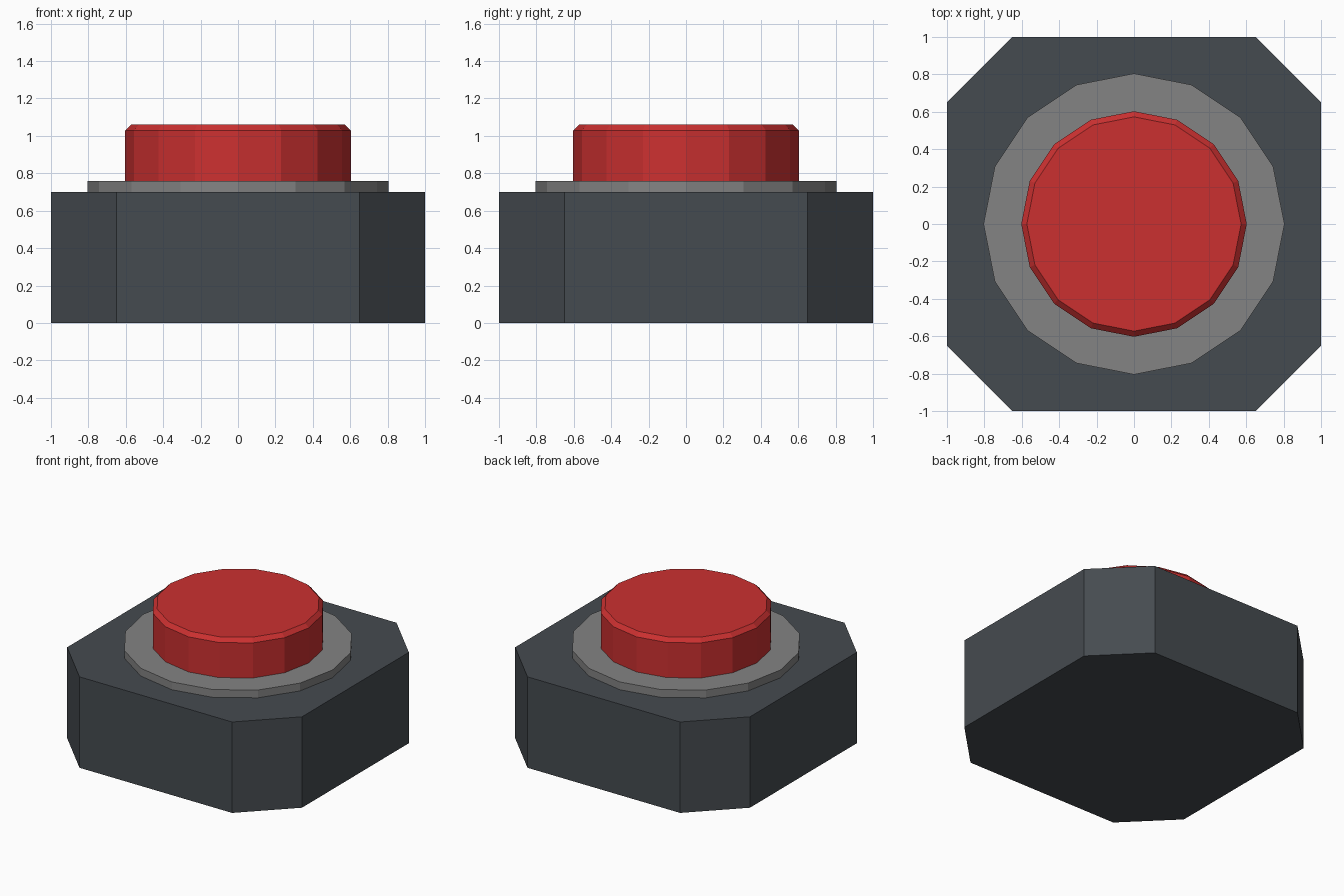
import bpy
import bmesh
from math import cos, sin, tau

if "Cube" in bpy.data.objects:
    bpy.data.objects.remove(bpy.data.objects["Cube"])


def material(name, rgb):
    mat = bpy.data.materials.new(name)
    mat.diffuse_color = (*rgb, 1)
    mat.use_nodes = True
    mat.node_tree.nodes["Principled BSDF"].inputs["Base Color"].default_value = mat.diffuse_color
    return mat


def circle(radius, sides=16):
    return [(radius * cos(tau * i / sides), radius * sin(tau * i / sides))
            for i in range(sides)]


def stack(name, layers, mat=None):
    """Flat-faced solid through a list of (outline, z) layers."""
    bm = bmesh.new()
    rings = [[bm.verts.new((x, y, z)) for x, y in pts] for pts, z in layers]
    for low, high in zip(rings, rings[1:]):
        n = len(low)
        for i in range(n):
            j = (i + 1) % n
            bm.faces.new((low[i], low[j], high[j], high[i]))
    bm.faces.new(rings[0][::-1])
    bm.faces.new(rings[-1])
    bmesh.ops.recalc_face_normals(bm, faces=bm.faces)
    mesh = bpy.data.meshes.new(name)
    bm.to_mesh(mesh)
    bm.free()
    obj = bpy.data.objects.new(name, mesh)
    bpy.context.collection.objects.link(obj)
    if mat:
        mesh.materials.append(mat)
    return obj


# Housing: square block with cut corners
quarter = [(1, -0.65), (1, 0.65)]
outline = []
for _ in range(4):
    outline += quarter
    quarter = [(-y, x) for x, y in quarter]
stack("housing", [(outline, 0), (outline, 0.7)],
      material("dark_slate", (0.06, 0.07, 0.08)))

# Collar: thin grey disc
stack("collar", [(circle(0.805), 0.7), (circle(0.805), 0.76)],
      material("mid_grey", (0.23, 0.23, 0.23)))

# Push button: red cap with a small chamfer
stack("push_button",
      [(circle(0.603), 0.76), (circle(0.603), 1.03), (circle(0.573), 1.06)],
      material("red", (0.6, 0.03, 0.03)))
